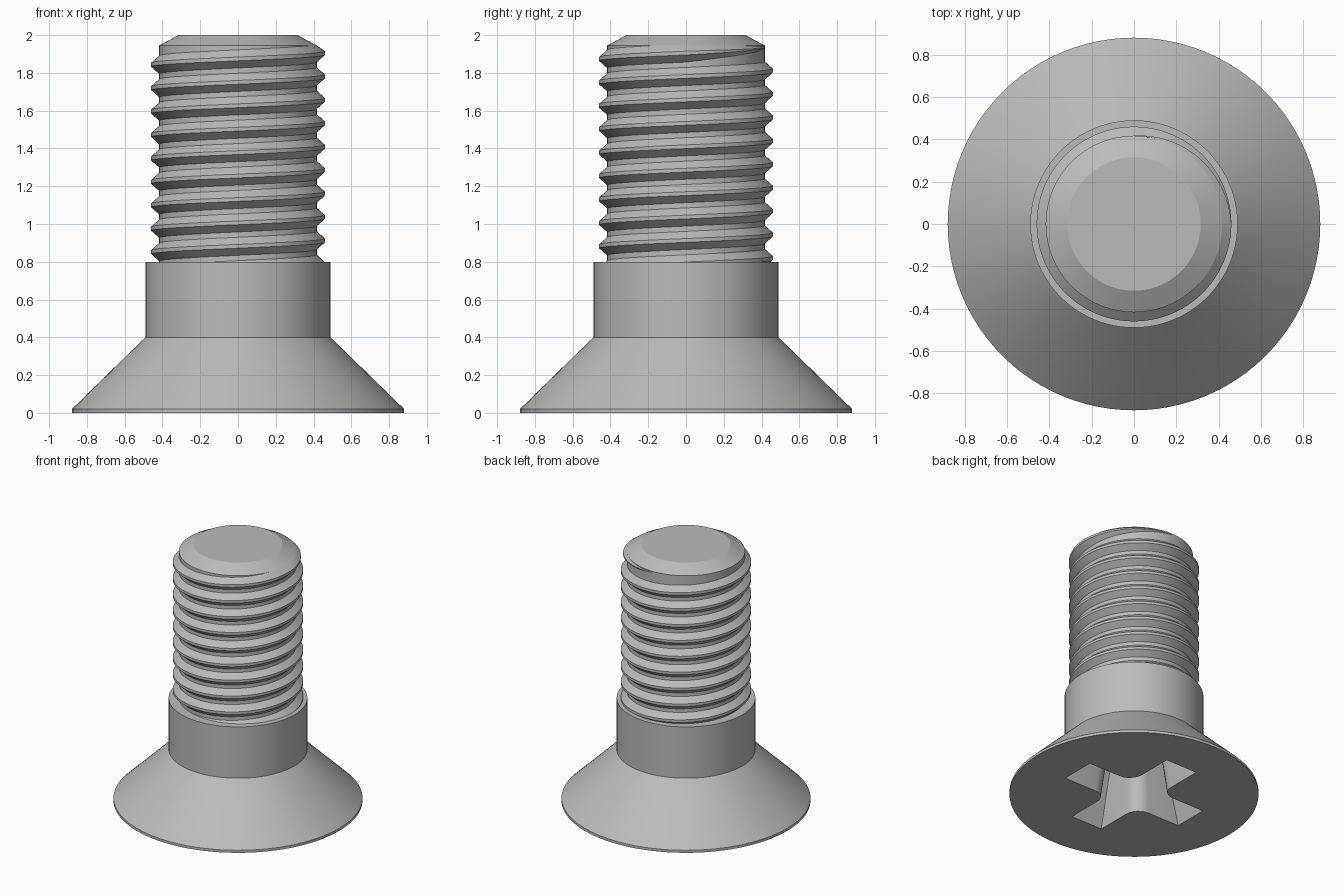
import bpy, bmesh
from math import pi, sin, cos

if "Cube" in bpy.data.objects:
    bpy.data.objects.remove(bpy.data.objects["Cube"], do_unlink=True)

steel = bpy.data.materials.new("plain steel grey")
steel.use_nodes = True
colour = (0.5, 0.5, 0.5, 1)
steel.diffuse_color = colour
steel.node_tree.nodes["Principled BSDF"].inputs["Base Color"].default_value = colour

SEG = 96


def finish(name, bm):
    """Turn a bmesh into a named object with outward normals."""
    bmesh.ops.recalc_face_normals(bm, faces=bm.faces)
    mesh = bpy.data.meshes.new(name)
    bm.to_mesh(mesh)
    bm.free()
    mesh.materials.append(steel)
    obj = bpy.data.objects.new(name, mesh)
    bpy.context.collection.objects.link(obj)
    return obj


def smooth(obj):
    bpy.ops.object.select_all(action="DESELECT")
    obj.select_set(True)
    bpy.context.view_layer.objects.active = obj
    bpy.ops.object.shade_smooth_by_angle(angle=pi / 7)


def loft(bm, rings, closed=True):
    """Skin matching rings of points and cap both ends."""
    loops = [[bm.verts.new(p) for p in ring] for ring in rings]
    for a, b in zip(loops, loops[1:]):
        for i in range(len(a)):
            j = (i + 1) % len(a)
            bm.faces.new((a[i], a[j], b[j], b[i]))
    bm.faces.new(loops[0])
    bm.faces.new(loops[-1])


# Turned body: countersunk head, shoulder, thread core, chamfered tip
ROOT, CREST = 0.417, 0.46
CORE_TOP = 1.945
profile = [(0.88, 0), (0.88, 0.02), (0.49, 0.4), (0.49, 0.8),
           (ROOT, 0.8), (ROOT, CORE_TOP), (0.315, 2)]
bm = bmesh.new()
loft(bm, [[(r * cos(2 * pi * i / SEG), r * sin(2 * pi * i / SEG), z)
           for i in range(SEG)] for r, z in profile])
body = finish("screw_body", bm)


# Tapered cross recess in the underside of the head
def cross_ring(tip, half, fillet, z):
    quarter = [(tip, -half), (tip, half)]
    c = half + fillet
    for k in range(7):
        a = pi * 1.5 - k * pi / 12
        quarter.append((c + fillet * cos(a), c + fillet * sin(a)))
    ring = []
    for q in range(4):
        ca, sa = round(cos(q * pi / 2)), round(sin(q * pi / 2))
        ring += [(x * ca - y * sa, x * sa + y * ca, z) for x, y in quarter]
    return ring


bm = bmesh.new()
loft(bm, [cross_ring(0.535, 0.139, 0.11, -0.04),
          cross_ring(0.36, 0.09, 0.11, 0.45)])
cutter = finish("recess_cutter", bm)
cutter.hide_render = True

cut = body.modifiers.new("cross_recess", "BOOLEAN")
cut.operation = "DIFFERENCE"
cut.solver = "EXACT"
cut.object = cutter
bpy.context.view_layer.objects.active = body
bpy.ops.object.modifier_apply(modifier=cut.name)
bpy.data.objects.remove(cutter, do_unlink=True)
smooth(body)

# Right-handed helical thread, fading out over the last quarter turn
PITCH, TURNS = 0.124, 9.5
BASE, FLAT = 0.048, 0.01
steps = int((TURNS + 0.25) * SEG)
rings = []
for s in range(steps + 1):
    turn = s / SEG - TURNS
    a = 2 * pi * turn
    fade = min(1, max(0.02, 1 - turn * 4))
    mid = 1.905 + PITCH * turn
    crest = ROOT + (CREST - ROOT) * fade
    section = [(ROOT - 0.03, -BASE), (ROOT, -BASE), (crest, -FLAT),
               (crest, FLAT), (ROOT, BASE), (ROOT - 0.03, BASE)]
    rings.append([(r * cos(a), r * sin(a), min(mid + h * fade, CORE_TOP))
                  for r, h in section])
bm = bmesh.new()
loft(bm, rings)
smooth(finish("screw_thread", bm))
